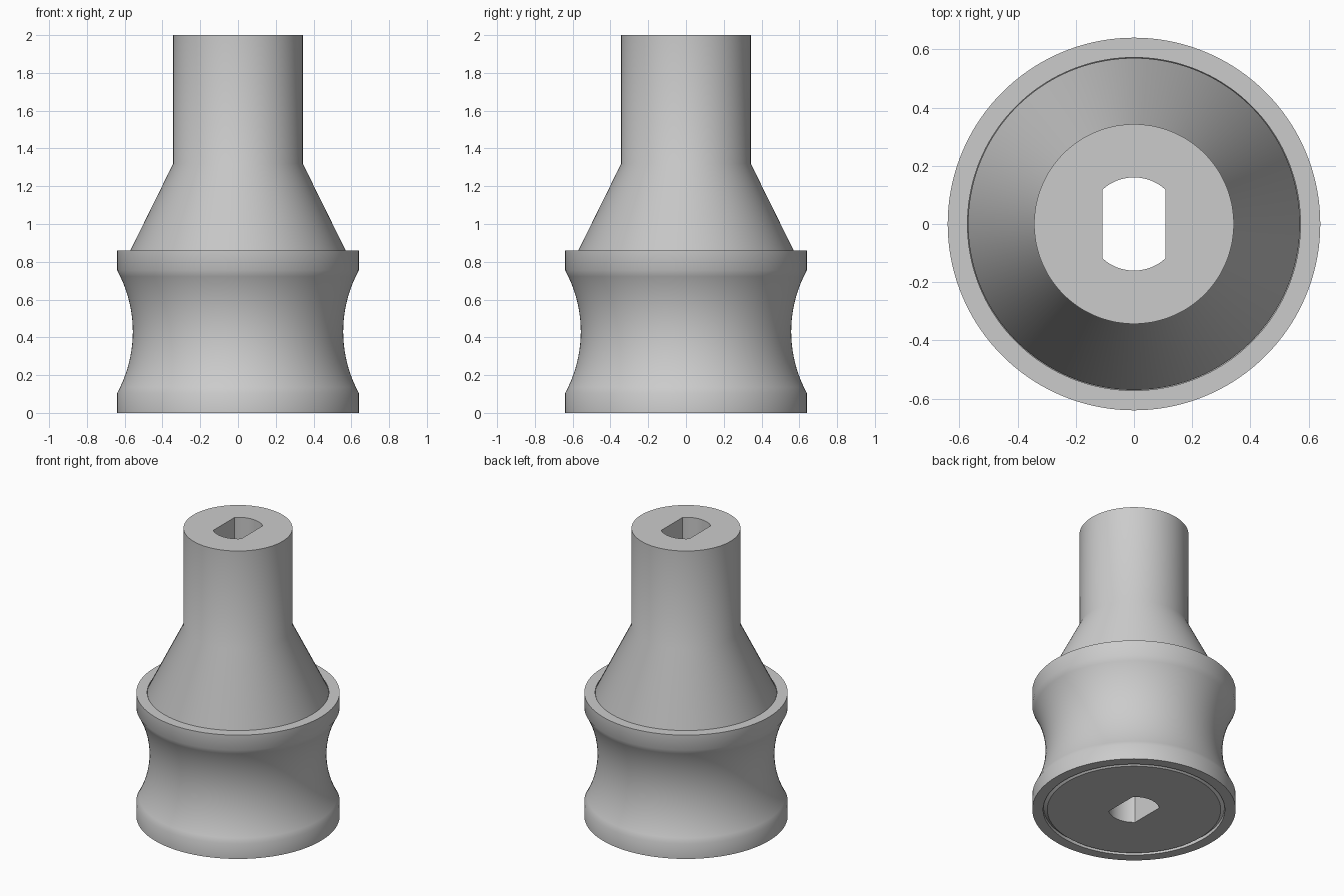
import bpy
import bmesh
import math

cube = bpy.data.objects.get("Cube")
if cube:
    bpy.data.objects.remove(cube, do_unlink=True)

SEGMENTS = 144  # 2.5 degree steps put a vertex on each corner of the bore

# One plain grey for everything
grey = bpy.data.materials.new("plain grey")
grey.use_nodes = True
colour = (0.6, 0.6, 0.6, 1.0)
grey.diffuse_color = colour
grey.node_tree.nodes["Principled BSDF"].inputs["Base Color"].default_value = colour


def round_radius(r):
    return lambda a: r


def bore_radius(a):
    """Circle of radius 0.16 with two flats at x = +-0.108."""
    return min(0.16, 0.108 / max(abs(math.cos(a)), 1e-6))


def lathe(name, profile):
    """Revolve a closed profile of (radius function, z) around the z axis."""
    bm = bmesh.new()
    rings = []
    for radius, z in profile:
        ring = []
        for i in range(SEGMENTS):
            a = 2 * math.pi * i / SEGMENTS
            r = radius(a)
            ring.append(bm.verts.new((r * math.cos(a), r * math.sin(a), z)))
        rings.append(ring)
    for k, low in enumerate(rings):
        high = rings[(k + 1) % len(rings)]
        for i in range(SEGMENTS):
            j = (i + 1) % SEGMENTS
            bm.faces.new((low[i], low[j], high[j], high[i]))
    bmesh.ops.recalc_face_normals(bm, faces=bm.faces)
    mesh = bpy.data.meshes.new(name)
    bm.to_mesh(mesh)
    bm.free()
    mesh.materials.append(grey)
    obj = bpy.data.objects.new(name, mesh)
    bpy.context.collection.objects.link(obj)
    bpy.ops.object.select_all(action='DESELECT')
    obj.select_set(True)
    bpy.context.view_layer.objects.active = obj
    bpy.ops.object.shade_smooth_by_angle(angle=math.radians(30))
    return obj


# Groove arc between the two straight bands of the sleeve
WAIST, RIM, MID, HALF = 0.557, 0.64, 0.43, 0.325
sag = RIM - WAIST
arc_r = (HALF ** 2 + sag ** 2) / (2 * sag)


def groove(steps, offset=0.0):
    points = []
    for i in range(steps + 1):
        dz = HALF * (2 * i / steps - 1)
        r = WAIST + arc_r - math.sqrt(arc_r ** 2 - dz ** 2) - offset
        points.append((round_radius(r), MID + dz))
    return points


# Stem: chamfered foot, narrower hidden core, cone, tube and flat-sided bore
stem = [(round_radius(r), z) for r, z in (
    (0.546, 0.0), (0.57, 0.02), (0.57, 0.1), (0.5, 0.2), (0.5, 0.66),
    (0.57, 0.78), (0.57, 0.86), (0.343, 1.32), (0.343, 2.0))]
stem += [(bore_radius, 2.0), (bore_radius, 0.0)]
lathe("stem", stem)

# Waisted sleeve around the lower stem
sleeve = [(round_radius(RIM), 0.0)]
sleeve += groove(20)
sleeve += [(round_radius(r), z) for r, z in (
    (RIM, 0.86), (0.572, 0.86), (0.572, 0.78), (0.51, 0.66),
    (0.51, 0.2), (0.572, 0.1), (0.572, 0.0))]
lathe("grooved_sleeve", sleeve)
